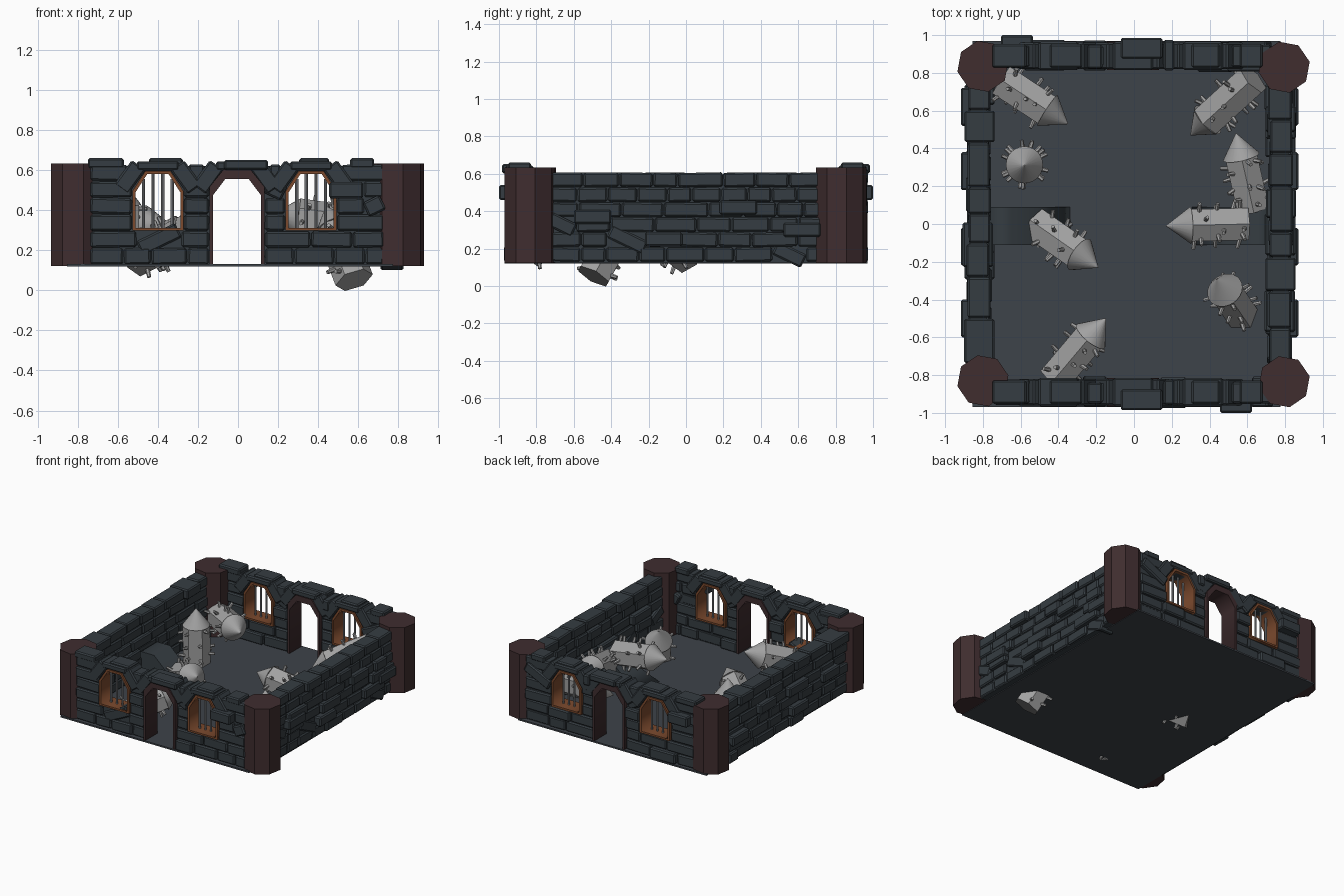
import bpy, bmesh, math, random
from mathutils import Matrix, Vector

if "Cube" in bpy.data.objects:
    bpy.data.objects.remove(bpy.data.objects["Cube"])

random.seed(7)


def mat(name, r, g, b):
    m = bpy.data.materials.new(name)
    m.diffuse_color = (r, g, b, 1)
    m.use_nodes = True
    m.node_tree.nodes["Principled BSDF"].inputs["Base Color"].default_value = m.diffuse_color
    return m


STONE = mat("slate_brick", 0.036, 0.046, 0.054)
FLOOR = mat("slate_floor", 0.048, 0.056, 0.067)
WOOD = mat("dark_brown", 0.050, 0.026, 0.028)
TRIM = mat("rust_orange", 0.20, 0.068, 0.027)
IRON = mat("bar_grey", 0.28, 0.29, 0.31)
SPIKE = mat("light_grey", 0.36, 0.36, 0.36)


def finish(bm, name, material):
    me = bpy.data.meshes.new(name)
    bmesh.ops.recalc_face_normals(bm, faces=bm.faces[:])
    bm.to_mesh(me)
    bm.free()
    me.materials.append(material)
    ob = bpy.data.objects.new(name, me)
    bpy.context.collection.objects.link(ob)
    return ob


def box(bm, center, size, rot=Matrix(), base=Matrix()):
    m = base @ Matrix.Translation(center) @ rot @ Matrix.Diagonal((*size, 1))
    bmesh.ops.create_cube(bm, size=1, matrix=m)


def cyl(bm, r, h, n, m, r2=None):
    return bmesh.ops.create_cone(bm, cap_ends=True, segments=n, radius1=r,
                                 radius2=r if r2 is None else r2, depth=h, matrix=m)


def plate(name, loops, depth, y, material):
    """Upright sheet in x-z with holes, extruded along y."""
    cu = bpy.data.curves.new(name, 'CURVE')
    cu.dimensions, cu.fill_mode, cu.extrude = '2D', 'BOTH', depth / 2
    for pts in loops:
        sp = cu.splines.new('POLY')
        sp.points.add(len(pts) - 1)
        for p, (x, z) in zip(sp.points, pts):
            p.co = (x, z, 0, 1)
        sp.use_cyclic_u = True
    tmp = bpy.data.objects.new(name + "_tmp", cu)
    bpy.context.collection.objects.link(tmp)
    me = bpy.data.meshes.new_from_object(tmp.evaluated_get(bpy.context.evaluated_depsgraph_get()))
    bpy.data.objects.remove(tmp)
    me.transform(Matrix.Translation((0, y, 0)) @ Matrix.Rotation(math.pi / 2, 4, 'X'))
    me.materials.clear()
    me.materials.append(material)
    ob = bpy.data.objects.new(name, me)
    bpy.context.collection.objects.link(ob)


def arch(cx, half, z0, shoulder, flat, top):
    return [(cx - half, z0), (cx - half, shoulder), (cx - flat, top),
            (cx + flat, top), (cx + half, shoulder), (cx + half, z0)]


DOOR = -0.005
WINDOWS = (-0.40, 0.365)


def course(bm, base, a, b, z0, z1):
    """One row of uneven bricks from a to b."""
    u = a
    while u < b - 0.02:
        w = random.uniform(0.13, 0.25)
        if b - u - w < 0.08:
            w = b - u
        big = random.random() < 0.15
        tilt = random.uniform(-0.03, 0.03)
        if random.random() < 0.04:
            tilt = random.choice((-0.45, 0.45))
        box(bm, (u + w / 2, random.uniform(-0.006, 0.006), (z0 + z1) / 2),
            (w - 0.006, 0.16 if big else random.uniform(0.108, 0.132), z1 - z0 - 0.004),
            Matrix.Rotation(tilt, 4, 'Y'), base)
        u += w


def bevel_all(bm):
    bmesh.ops.bevel(bm, geom=bm.edges[:], offset=0.009, segments=1, affect='EDGES')


# floor slab
bm = bmesh.new()
box(bm, (-0.04, 0, 0.125), (1.63, 1.94, 0.012))
finish(bm, "floor", FLOOR)

# corner pillars
for i, (x, y) in enumerate(((-0.80, 0.835), (0.795, 0.83), (-0.80, -0.83), (0.795, -0.835))):
    bm = bmesh.new()
    cyl(bm, 0.138, 0.51, 8, Matrix.Translation((x, y, 0.378)) @ Matrix.Rotation(math.radians(12), 4, 'Z'))
    finish(bm, f"corner_pillar_{i}", WOOD)

# front and back walls with a door and two barred windows
for side, y in (("front", -0.89), ("back", 0.89)):
    d = arch(DOOR, 0.128, 0.125, 0.50, 0.062, 0.58)
    outline = [(-0.78, 0.125)] + d + [(0.76, 0.125), (0.76, 0.62), (-0.78, 0.62)]
    holes = [arch(c, 0.118, 0.31, 0.49, 0.055, 0.58) for c in WINDOWS]
    plate(side + "_wall_core", [outline] + holes, 0.09, y, STONE)
    inner = arch(DOOR, 0.120, 0.125, 0.475, 0.058, 0.557)
    plate(side + "_door_frame", [arch(DOOR, 0.138, 0.125, 0.515, 0.068, 0.603) + inner[::-1]],
          0.15, y, WOOD)
    for c in WINDOWS:
        plate(side + "_window_frame", [arch(c, 0.128, 0.298, 0.495, 0.062, 0.597),
                                       arch(c, 0.113, 0.312, 0.488, 0.054, 0.580)], 0.14, y, TRIM)
        bm = bmesh.new()
        for k in range(4):
            off = -0.072 + 0.048 * k
            top = 0.58 if abs(off) < 0.05 else 0.555
            cyl(bm, 0.008, top - 0.305, 8, Matrix.Translation((c + off, y, (top + 0.305) / 2)))
        finish(bm, side + "_window_bars", IRON)
    # bricks: full-width courses broken by the openings
    bm = bmesh.new()
    base = Matrix.Translation((0, y, 0))
    rows = (0.128, 0.213, 0.296, 0.38, 0.463, 0.545, 0.63)
    for r in range(6):
        half = 0.128 if r < 5 else 0.15
        cuts = [(DOOR, half + 0.01)]
        if r > 1:
            cuts = [(WINDOWS[0], half), cuts[0], (WINDOWS[1], half)]
        a = -0.74
        for c, h in cuts:
            course(bm, base, a, c - h, rows[r], rows[r + 1])
            a = c + h
        course(bm, base, a, 0.73, rows[r], rows[r + 1])
    # slanted arch stones and lintels
    for c, h in ((DOOR, 0.145), (WINDOWS[0], 0.14), (WINDOWS[1], 0.14)):
        for s in (-1, 1):
            box(bm, (c + s * h, 0, 0.565), (0.15, 0.14, 0.085),
                Matrix.Rotation(s * math.radians(54), 4, 'Y'), base)
        box(bm, (c, 0, 0.622), (0.21, 0.15, 0.045), base=base)
    for x, w in ((-0.66, 0.18), (0.38, 0.15), (-0.36, 0.17), (0.62, 0.12)):
        box(bm, (x, 0, 0.635), (w, 0.125, 0.05), base=base)
    # two stones that stick out furthest
    s = 1 if y > 0 else -1
    box(bm, (-0.62 if s > 0 else 0.54, s * 0.07, 0.50), (0.17, 0.08, 0.08), base=base)
    box(bm, (0.04, s * 0.04, 0.627), (0.22, 0.11, 0.05), base=base)
    bevel_all(bm)
    finish(bm, side + "_bricks", STONE)

# plain side walls
for side, x in (("left", -0.822), ("right", 0.775)):
    base = Matrix.Translation((x, 0, 0)) @ Matrix.Rotation(math.pi / 2, 4, 'Z')
    bm = bmesh.new()
    box(bm, (0, 0, 0.36), (1.62, 0.085, 0.47), base=base)
    finish(bm, side + "_wall_core", STONE)
    bm = bmesh.new()
    for r in range(6):
        course(bm, base, -0.74, 0.74, 0.128 + r * 0.08, 0.208 + r * 0.08)
    s = -1 if x > 0 else 1
    for u, z in ((0.28, 0.42), (-0.5, 0.37), (0.62, 0.3), (-0.12, 0.25)):
        box(bm, (u, s * 0.055, z), (0.2, 0.08, 0.075), base=base)
    bevel_all(bm)
    finish(bm, side + "_bricks", STONE)

# sloped stone buttresses against the side walls
for side, x0, s in (("left", -0.77, 1), ("right", 0.74, -1)):
    plate(side + "_buttress", [[(x0, 0.128), (x0 + s * 0.44, 0.128), (x0 + s * 0.26, 0.20),
                                (x0 + s * 0.12, 0.33), (x0, 0.33)]], 0.20, -0.01, STONE)


# studded hexagonal spikes: tip, then base centre
def spike(i, tip, foot):
    tip, foot = Vector(tip), Vector(foot)
    axis = tip - foot
    L = axis.length
    m = Matrix.Translation(foot) @ axis.to_track_quat('Z', 'Y').to_matrix().to_4x4()
    body = L - 0.13
    bm = bmesh.new()
    cyl(bm, 0.098, body, 6, m @ Matrix.Translation((0, 0, body / 2)))
    flat = set(bm.faces)
    cyl(bm, 0.098, 0.13, 24, m @ Matrix.Translation((0, 0, body + 0.065)), 0.002)
    for f in bm.faces:
        f.smooth = f not in flat and len(f.verts) == 4
    for k in range(6):
        for j in range(3):
            ang = math.radians(60 * k + 30 + random.uniform(-22, 22))
            z = body * (0.2 + 0.32 * j + random.uniform(-0.1, 0.1))
            lean = math.pi / 2 + random.uniform(-0.3, 0.3)
            rot = Matrix.Rotation(ang, 4, 'Z') @ Matrix.Translation((0.1, 0, z)) @ Matrix.Rotation(lean, 4, 'Y')
            cyl(bm, 0.013, 0.06, 6, m @ rot, 0.010)
    finish(bm, f"studded_spike_{i}", SPIKE)


SPIKES = (
    ((-0.35, 0.53, 0.34), (-0.70, 0.76, 0.30)),
    ((-0.58, 0.31, 0.556), (-0.58, 0.32, 0.13)),
    ((-0.19, -0.23, 0.33), (-0.52, 0.00, 0.16)),
    ((0.17, -0.01, 0.38), (0.60, 0.00, 0.32)),
    ((0.54, 0.48, 0.37), (0.63, 0.08, 0.27)),
    ((0.44, -0.29, 0.42), (0.58, -0.495, 0.052)),
    ((0.30, 0.47, 0.25), (0.63, 0.77, 0.42)),
    ((-0.15, -0.50, 0.34), (-0.42, -0.82, 0.20)),
)
for i, (tip, foot) in enumerate(SPIKES):
    spike(i, tip, foot)
